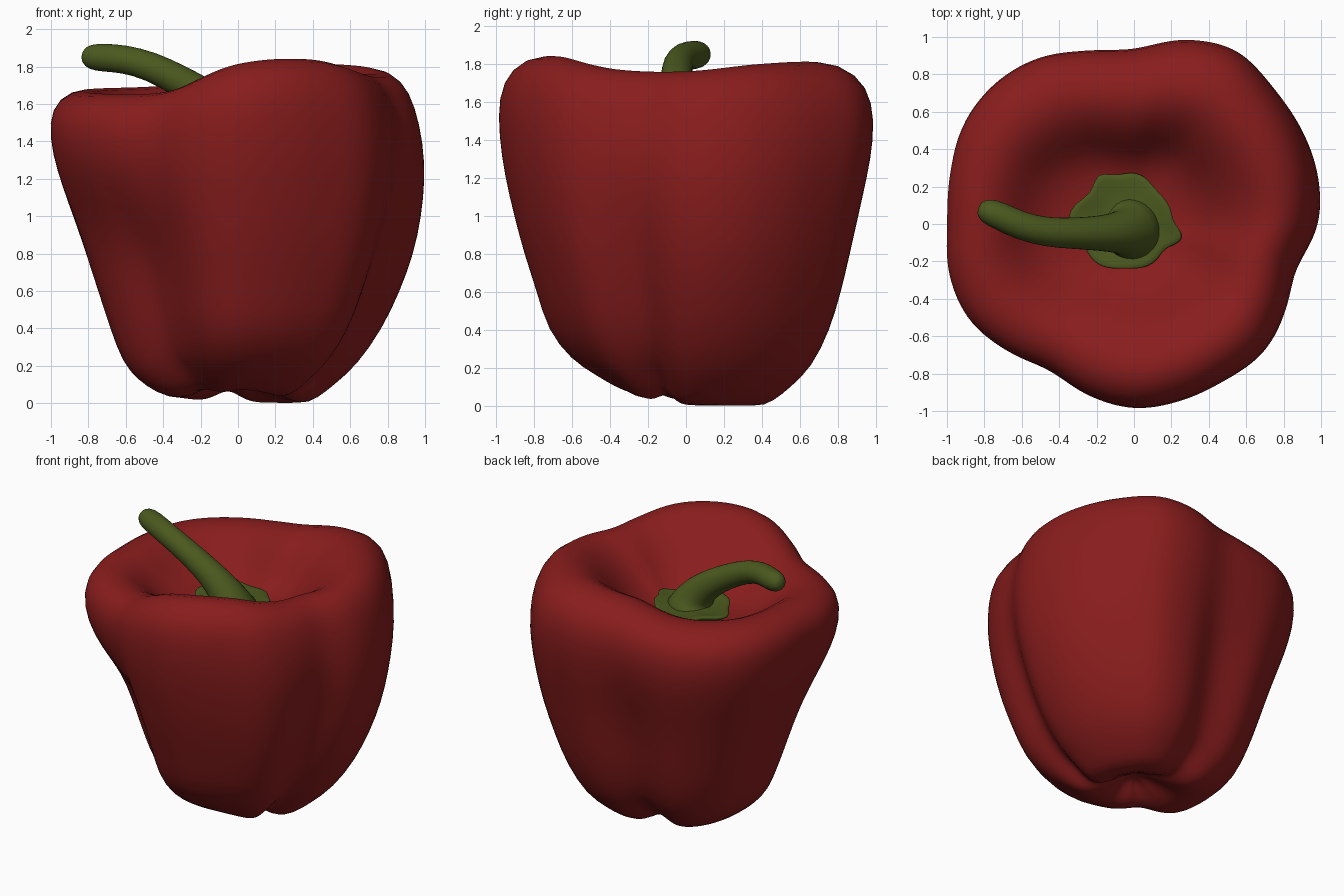
import bpy, bmesh, math
from mathutils import Vector

if "Cube" in bpy.data.objects:
    bpy.data.objects.remove(bpy.data.objects["Cube"])

def material(name, rgb):
    m = bpy.data.materials.new(name)
    m.diffuse_color = (*rgb, 1)
    m.use_nodes = True
    m.node_tree.nodes["Principled BSDF"].inputs["Base Color"].default_value = m.diffuse_color
    return m

red = material("pepper red", (0.25, 0.012, 0.012))
green = material("stem green", (0.07, 0.10, 0.013))

def loft(name, rings, mat, start, end, subdiv=1):
    """Skin a list of rings, closing both ends with a fan to a point."""
    bm = bmesh.new()
    vs = [[bm.verts.new(p) for p in r] for r in rings]
    n = len(vs[0])
    for a, b in zip(vs, vs[1:]):
        for i in range(n):
            j = (i + 1) % n
            bm.faces.new((a[i], a[j], b[j], b[i]))
    for ring, pole in ((vs[0], start), (vs[-1], end)):
        c = bm.verts.new(pole)
        for i in range(n):
            bm.faces.new((ring[i], ring[(i + 1) % n], c))
    bmesh.ops.recalc_face_normals(bm, faces=bm.faces)
    for f in bm.faces:
        f.smooth = True
    me = bpy.data.meshes.new(name)
    bm.to_mesh(me)
    bm.free()
    me.materials.append(mat)
    ob = bpy.data.objects.new(name, me)
    bpy.context.collection.objects.link(ob)
    if subdiv:
        mod = ob.modifiers.new("smooth", 'SUBSURF')
        mod.levels = mod.render_levels = subdiv
    return ob

def around(values, deg):
    """Periodic cubic interpolation of evenly spaced values round the circle."""
    n = len(values)
    x = (deg % 360) / 360 * n
    i = int(x)
    t = x - i
    a, b, c, d = (values[(i + k) % n] for k in (-1, 0, 1, 2))
    return b + 0.5 * t * (c - a + t * (2*a - 5*b + 4*c - d + t * (3*(b - c) + d - a)))

def smooth(a, b, x):
    t = min(1, max(0, (x - a) / (b - a)))
    return t * t * (3 - 2 * t)

def bump(deg, centre, width):
    d = (deg - centre + 180) % 360 - 180
    return math.exp(-(d / width) ** 2)

# Outline seen from above (every 15 degrees) and rim height (every 30)
plan = [.98, 1.015, 1.03, 1.045, 1.075, 1.015, .93, .955, 1.02, 1.055, 1.055, 1.02,
        1.0, 1.025, 1.02, .96, .90, .94, .975, .97, .965, .975, .94, .91]
rim = [1.775, 1.815, 1.825, 1.77, 1.71, 1.695, 1.685, 1.665, 1.68, 1.83, 1.855, 1.785]
# Wall profile: height, then width factor on right, back, left, front
wall = [(.14, .09, .09, .09, .09), (.05, .20, .22, .18, .16),
        (-.015, .33, .38, .31, .28), (.025, .43, .48, .44, .39),
        (.10, .52, .57, .54, .50), (.20, .64, .68, .62, .62),
        (.40, .78, .775, .685, .75), (.60, .875, .83, .75, .805),
        (.80, .95, .875, .815, .875), (1.0, .99, .92, .875, .93),
        (1.2, 1.01, .97, .94, .98), (1.4, 1.0, 1.01, .99, 1.01),
        (1.6, .955, 1.01, 1.01, 1.015), (1.74, .89, .93, .965, .95),
        (1.808, .76, .74, .82, .80)]
# Basin profile: sink towards the floor, then width factors
basin = [(.15, .62, .58, .70, .64), (.5, .47, .46, .60, .48),
         (.85, .34, .37, .48, .34), (1.0, .20, .22, .30, .20), (1.0, .08, .08, .1, .08)]
grooves = [(221, 23, .17), (-21, 11, .075), (99, 14, .05)]
FLOOR = 1.41

def side_blend(row, deg):
    a = math.radians(deg)
    c, s = math.cos(a), math.sin(a)
    return c*c * (row[1] if c > 0 else row[3]) + s*s * (row[2] if s > 0 else row[4])

# Body: three-lobed wall rolling over the rim into the sunken top
N = 80
rings = []
for k, row in enumerate(wall + basin):
    ring = []
    for i in range(N):
        deg = 360 * i / N
        a = math.radians(deg)
        r = side_blend(row, deg) * around(plan, deg)
        h = around(rim, deg)
        if k < len(wall):
            z = row[0]
            for centre, width, depth in grooves:
                g = bump(deg, centre, width)
                r -= depth * g * (1 - smooth(.7, 1.5, row[0])) * min(1, r / .65) ** 2
                z += .07 * g * (1 - smooth(.05, .35, row[0])) * min(1, r / .4)
            z += (.08 * bump(deg, 275, 50) + .03 * bump(deg, 165, 50)) \
                * (1 - smooth(.02, .4, row[0])) * min(1, r / .3)
            if row[0] > .8:
                z = .8 + (row[0] - .8) * (h - .8)
        else:
            z = h + (FLOOR - h) * row[0]
        ring.append((r * math.cos(a), r * math.sin(a), z))
    rings.append(ring)
loft("pepper_body", rings, red, (0, 0, .17), (0, 0, FLOOR))

# Calyx: thin ragged cup at the foot of the stem
def calyx_ring(scale, z, lift):
    out = []
    for i in range(40):
        deg = 9 * i
        a = math.radians(deg)
        r = .25 + .01 * math.sin(5 * a) + .06 * bump(deg, 118, 12) + .03 * bump(deg, 70, 20) \
            + .09 * bump(deg, -14, 11) + .05 * bump(deg, 175, 20)
        r *= scale
        out.append((-.05 + r * math.cos(a), r * math.sin(a),
                    z + lift * (1 + .4 * math.sin(3 * a + .5))))
    return out

loft("calyx", [calyx_ring(.5, 1.40, 0), calyx_ring(.97, 1.425, .02), calyx_ring(1.02, 1.445, .03),
               calyx_ring(.93, 1.46, .02), calyx_ring(.5, 1.46, 0)],
     green, (-.05, 0, 1.40), (-.05, 0, 1.48))

# Stem: tapering tube bending over to the left
path = [(-.03, -.035, 1.42, .21), (-.03, -.04, 1.48, .145), (-.07, -.045, 1.55, .115),
        (-.18, -.05, 1.645, .095), (-.32, -.05, 1.73, .085), (-.47, -.045, 1.805, .08),
        (-.61, -.01, 1.842, .077), (-.72, .045, 1.848, .077), (-.79, .072, 1.852, .07),
        (-.825, .085, 1.857, .04)]
pts = [Vector(p[:3]) for p in path]
rings = []
for i, p in enumerate(pts):
    t = (pts[min(i + 1, len(pts) - 1)] - pts[max(i - 1, 0)]).normalized()
    u = t.cross(Vector((0, 1, 0))).normalized()
    v = t.cross(u)
    rings.append([p + path[i][3] * (u * math.cos(b) + v * math.sin(b))
                  for b in (math.tau * j / 16 for j in range(16))])
loft("stem", rings, green, pts[0], pts[-1] + Vector((-.008, .003, 0)))
